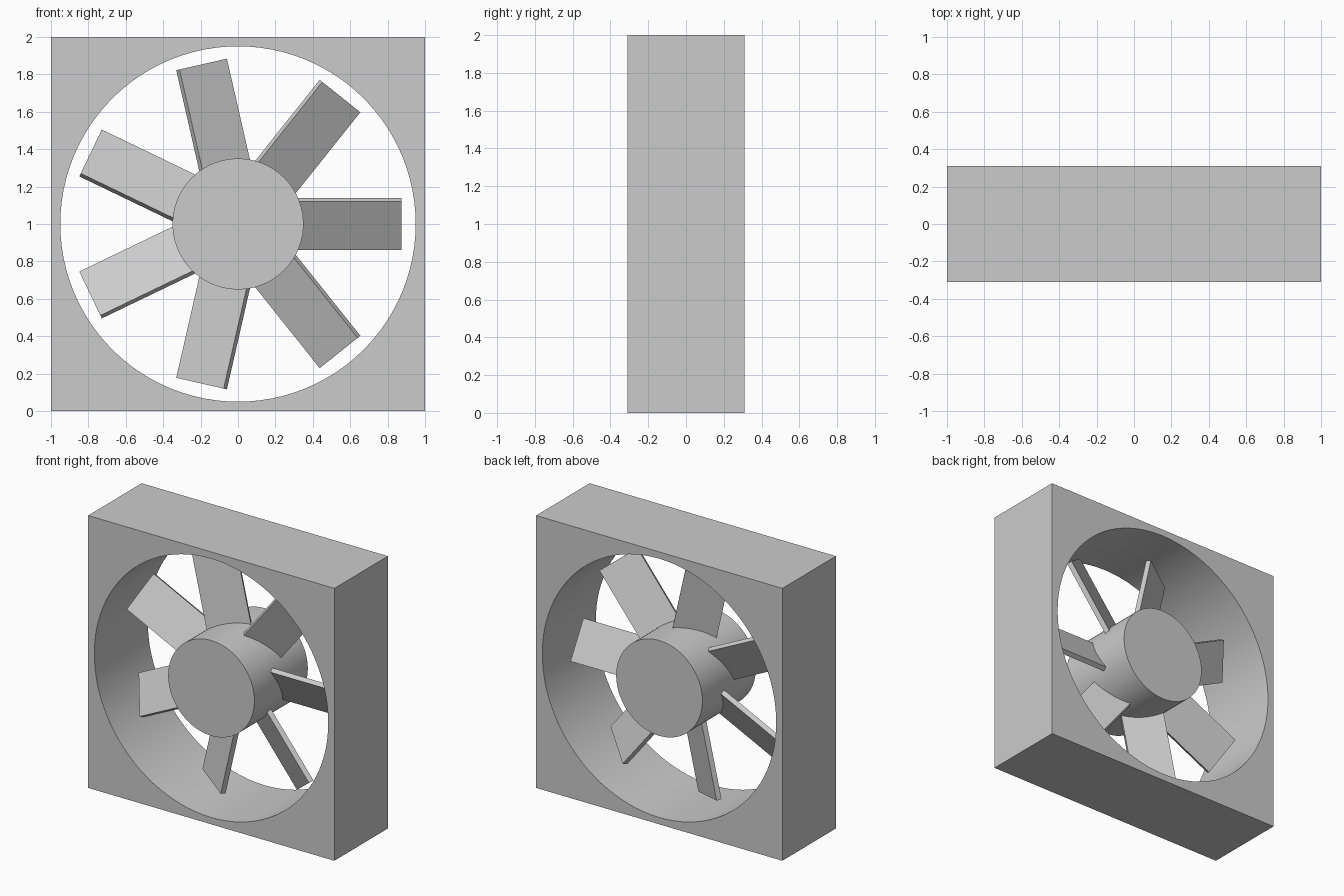
import bpy, bmesh
from math import sin, cos, pi, radians
from mathutils import Matrix

if "Cube" in bpy.data.objects:
    bpy.data.objects.remove(bpy.data.objects["Cube"], do_unlink=True)

DEPTH = 0.62
CENTRE = Matrix.Translation((0, 0, 1))

grey = bpy.data.materials.new("plain grey")
grey.use_nodes = True
colour = (0.6, 0.6, 0.6, 1)
grey.diffuse_color = colour
grey.node_tree.nodes["Principled BSDF"].inputs["Base Color"].default_value = colour


def add_object(name, bm, smooth=False):
    bmesh.ops.recalc_face_normals(bm, faces=bm.faces)
    mesh = bpy.data.meshes.new(name)
    bm.to_mesh(mesh)
    bm.free()
    mesh.materials.append(grey)
    obj = bpy.data.objects.new(name, mesh)
    bpy.context.collection.objects.link(obj)
    if smooth:
        bpy.ops.object.select_all(action="DESELECT")
        obj.select_set(True)
        bpy.context.view_layer.objects.active = obj
        bpy.ops.object.shade_smooth_by_angle(angle=radians(30))
    return obj


# Square housing with a round duct: loops joined around the opening
def build_housing(radius=0.95, steps=96):
    bm = bmesh.new()
    rings = []
    for i in range(steps):
        a = 2 * pi * i / steps
        c, s = cos(a), sin(a)
        edge = 1 / max(abs(c), abs(s))
        corners = [(radius, -1), (edge, -1), (edge, 1), (radius, 1)]
        rings.append([bm.verts.new((r * c, side * DEPTH / 2, 1 + r * s))
                      for r, side in corners])
    for i in range(steps):
        a, b = rings[i], rings[(i + 1) % steps]
        for k in range(4):
            n = (k + 1) % 4
            bm.faces.new((a[k], a[n], b[n], b[k]))
    return add_object("housing", bm, smooth=True)


# Solid hub running the full depth
def build_hub():
    bm = bmesh.new()
    bmesh.ops.create_cone(bm, cap_ends=True, segments=96, radius1=0.35,
                          radius2=0.35, depth=DEPTH,
                          matrix=CENTRE @ Matrix.Rotation(pi / 2, 4, "X"))
    return add_object("hub", bm, smooth=True)


# Flat pitched blade, rooted inside the hub
def build_blade(index, count, inner=0.25, outer=0.875, chord=0.3, thick=0.036):
    bm = bmesh.new()
    turn = Matrix.Rotation(-2 * pi * index / count, 4, "Y")
    pitch = Matrix.Rotation(radians(30), 4, "X")
    shift = Matrix.Translation(((inner + outer) / 2, 0, 0))
    size = Matrix.Diagonal((outer - inner, thick, chord, 1))
    bmesh.ops.create_cube(bm, size=1, matrix=CENTRE @ turn @ pitch @ shift @ size)
    return add_object(f"blade_{index + 1}", bm)


build_housing()
build_hub()
for i in range(7):
    build_blade(i, 7)
